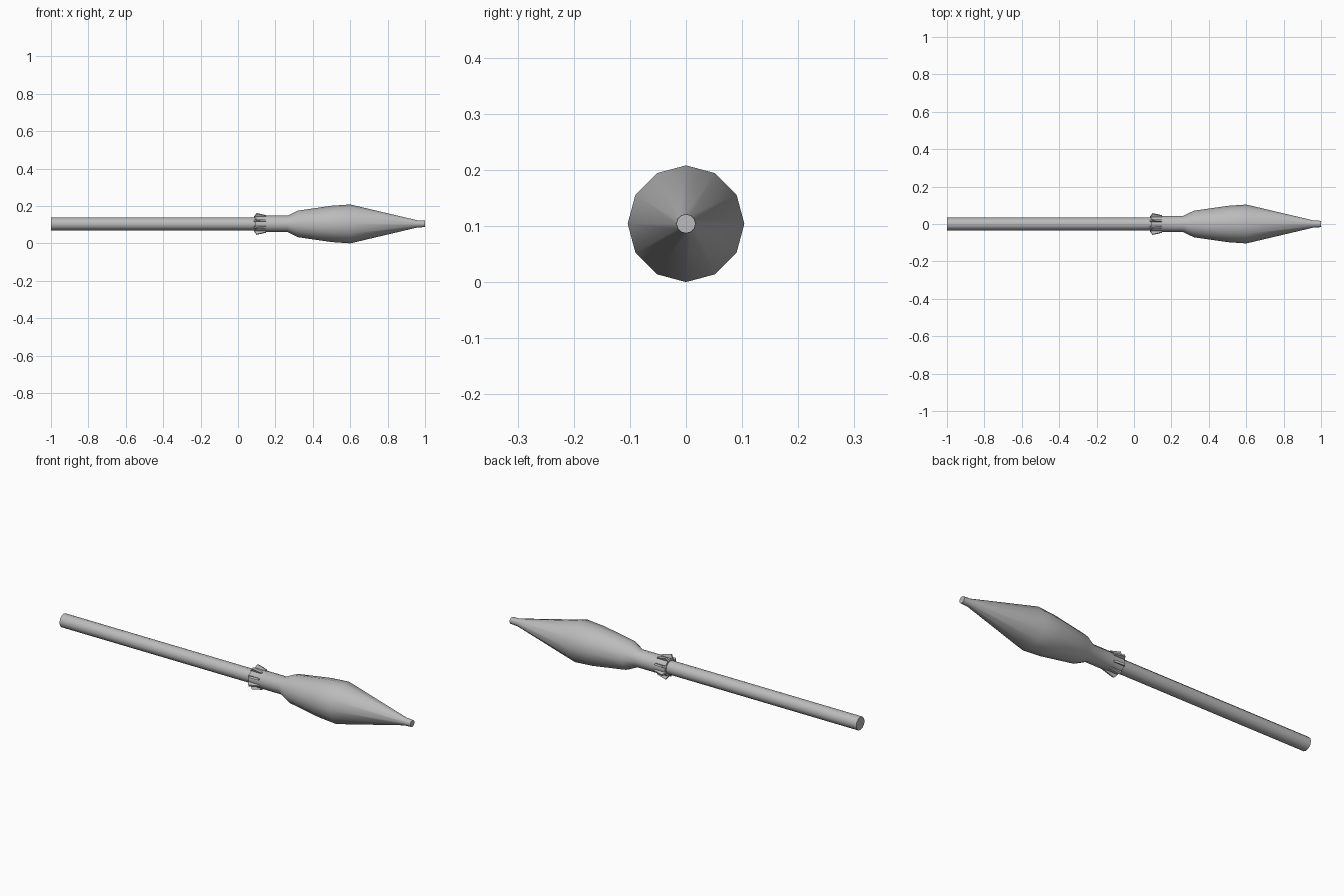
import bpy, bmesh, math
from mathutils import Matrix, Vector

cube = bpy.data.objects.get("Cube")
if cube:
    bpy.data.objects.remove(cube, do_unlink=True)

SIDES = 12
AXIS_Z = 0.104

grey = bpy.data.materials.new("plain grey")
grey.use_nodes = True
colour = (0.5, 0.5, 0.5, 1.0)
grey.diffuse_color = colour
grey.node_tree.nodes["Principled BSDF"].inputs["Base Color"].default_value = colour


def finish(bm, name, angle):
    """Turn the bmesh into a shaded object lying on the long axis."""
    bmesh.ops.recalc_face_normals(bm, faces=bm.faces)
    mesh = bpy.data.meshes.new(name)
    bm.to_mesh(mesh)
    bm.free()
    mesh.materials.append(grey)
    obj = bpy.data.objects.new(name, mesh)
    obj.location.z = AXIS_Z
    bpy.context.collection.objects.link(obj)
    bpy.ops.object.select_all(action='DESELECT')
    obj.select_set(True)
    bpy.context.view_layer.objects.active = obj
    bpy.ops.object.shade_smooth_by_angle(angle=math.radians(angle))
    return obj


def lathe(name, profile):
    """Revolve (x, radius) points around the x axis and cap both ends."""
    bm = bmesh.new()
    rings = []
    for x, r in profile:
        angles = [2 * math.pi * i / SIDES for i in range(SIDES)]
        rings.append([bm.verts.new((x, r * math.cos(a), r * math.sin(a))) for a in angles])
    for a, b in zip(rings, rings[1:]):
        for i in range(SIDES):
            j = (i + 1) % SIDES
            bm.faces.new((a[i], a[j], b[j], b[i]))
    bm.faces.new(rings[0])
    bm.faces.new(rings[-1])
    return finish(bm, name, 40)


# Long rear shaft
lathe("shaft", [(-1.0, 0.034), (0.10, 0.034)])

# Neck, swelling body and blunt nose
lathe("warhead", [(0.09, 0.044), (0.265, 0.044), (0.32, 0.071), (0.50, 0.097),
                  (0.60, 0.104), (0.96, 0.019), (1.0, 0.017)])

# Ring of eight small fins flaring towards the rear
FIN_PROFILE = [(0.085, 0.040), (0.099, 0.061), (0.150, 0.049), (0.150, 0.036)]
HALF_WIDTH = 0.005
bm = bmesh.new()
for k in range(8):
    turn = Matrix.Rotation(math.radians(22.5 + 45 * k), 3, 'X')
    near, far = [[bm.verts.new(turn @ Vector((x, s * HALF_WIDTH, r))) for x, r in FIN_PROFILE]
                 for s in (-1, 1)]
    bm.faces.new(near)
    bm.faces.new(far)
    for i in range(4):
        j = (i + 1) % 4
        bm.faces.new((near[i], near[j], far[j], far[i]))
finish(bm, "fins", 30)
